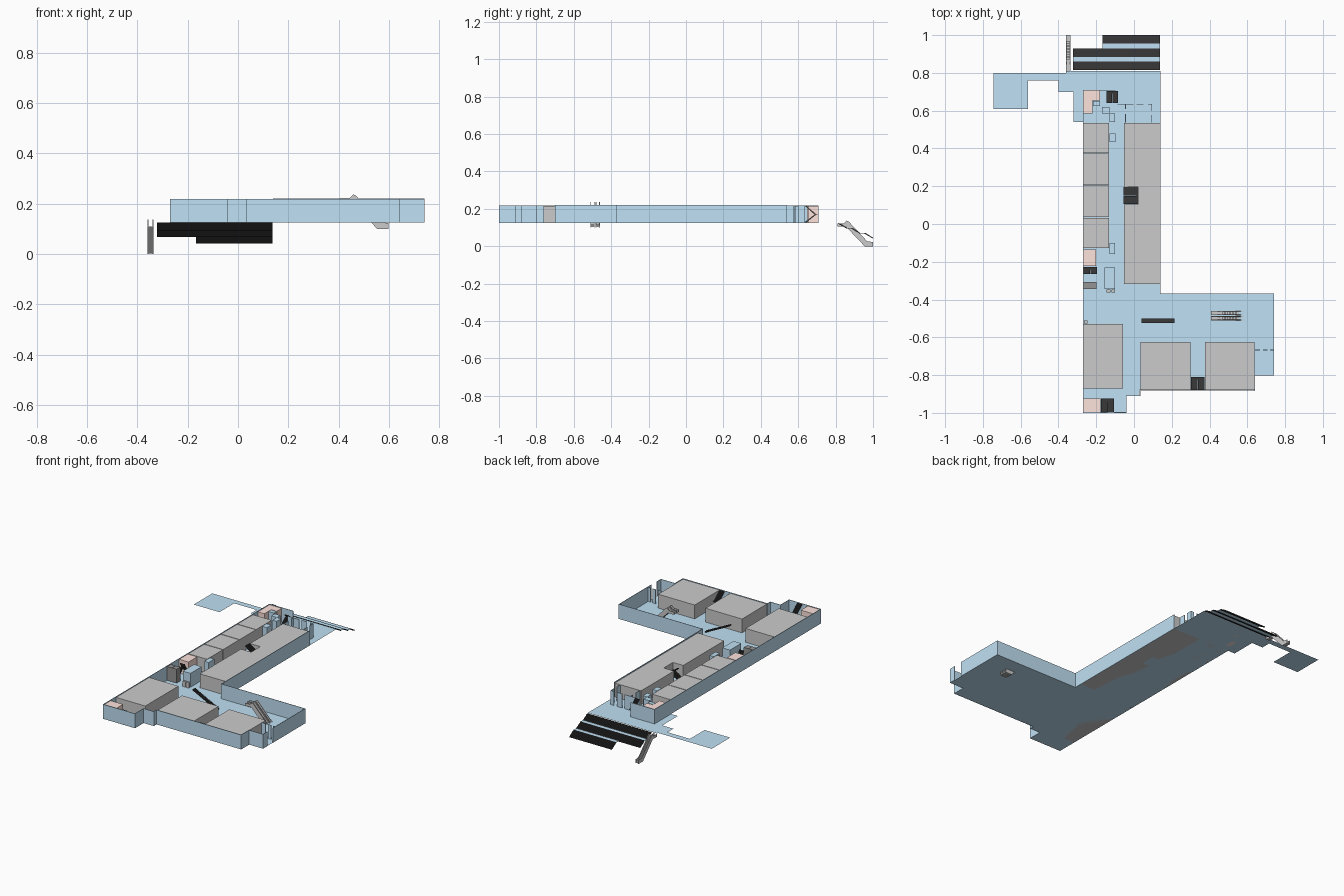
import bpy, bmesh
from mathutils import Vector

if "Cube" in bpy.data.objects:
    bpy.data.objects.remove(bpy.data.objects["Cube"])

F, H = 0.125, 0.217          # floor level, wall top
T = 0.003                    # wall thickness


def material(name, rgb):
    m = bpy.data.materials.new(name)
    m.diffuse_color = (*rgb, 1)
    m.use_nodes = True
    m.node_tree.nodes["Principled BSDF"].inputs["Base Color"].default_value = m.diffuse_color
    return m


BLUE = material("blue", (0.53, 0.75, 0.91))
PINK = material("pink", (1.0, 0.77, 0.72))
DARK = material("dark", (0.3, 0.3, 0.3))
BLACK = material("black", (0.04, 0.04, 0.04))


def finish(bm, name, mat=None):
    bmesh.ops.recalc_face_normals(bm, faces=bm.faces)
    me = bpy.data.meshes.new(name)
    bm.to_mesh(me)
    bm.free()
    ob = bpy.data.objects.new(name, me)
    bpy.context.collection.objects.link(ob)
    if mat:
        me.materials.append(mat)
    return ob


def prism(name, pts, vec, mat=None):
    """Extrude a 3D outline along a vector (flat sheet if vec is None)."""
    bm = bmesh.new()
    f = bm.faces.new([bm.verts.new(p) for p in pts])
    if vec:
        r = bmesh.ops.extrude_face_region(bm, geom=[f])
        vs = [v for v in r["geom"] if isinstance(v, bmesh.types.BMVert)]
        bmesh.ops.translate(bm, verts=vs, vec=Vector(vec))
    ob = finish(bm, name, mat)
    if not vec and ob.data.polygons[0].normal.z < 0:
        ob.data.flip_normals()
    return ob


def flat(xy, z):
    return [(x, y, z) for x, y in xy]


def box(name, x0, x1, y0, y1, z0=F, z1=H - 0.002, mat=None):
    rect = [(x0, y0), (x1, y0), (x1, y1), (x0, y1)]
    return prism(name, flat(rect, z0), (0, 0, z1 - z0), mat)


def walls(name, path, top=H):
    """Thin blue walls along an axis-aligned path."""
    for (ax, ay), (bx, by) in zip(path, path[1:]):
        h = T / 2
        box(name, min(ax, bx) - h, max(ax, bx) + h, min(ay, by) - h, max(ay, by) + h, F, top, BLUE)


def stair(name, start, end, z0, z1, side, axis, n=11, mat=BLACK, thick=0.005):
    """Saw-tooth flight from start (z0) to end (z1), side = (low, high) across."""
    run, rise = (end - start) / n, (z1 - z0) / n
    prof = []
    for i in range(n):
        prof += [(start + i * run, z0 + i * rise), (start + i * run, z0 + (i + 1) * rise)]
    prof += [(end, z1), (end, z1 - thick), (start, z0 - thick)]
    w = side[1] - side[0]
    if axis == "x":
        prism(name, [(u, side[0], z) for u, z in prof], (0, w, 0), mat)
    else:
        prism(name, [(side[0], u, z) for u, z in prof], (w, 0, 0), mat)


def switchback(name, x0, x1, y0, y1):
    """Two half flights side by side with a landing, steps along y."""
    xm, mid, land = (x0 + x1) / 2, (F + H) / 2, y1 - 0.012
    stair(name + "_lower", y0, land, F + 0.005, mid, (x0, xm - 0.001), "y", 10)
    stair(name + "_upper", land, y0, mid, H, (xm + 0.001, x1), "y", 10)
    box(name + "_landing", x0, x1, land, y1, mid - 0.004, mid, BLACK)


def escalator(name, start, z, side, axis):
    """Stepped truss between two balustrades, descending along the axis."""
    rail = [(0, .105), (.045, .105), (.145, 0), (.19, 0), (.19, .022), (.158, .027),
            (.06, .132), (.05, .137), (.035, .122), (0, .122)]
    truss = [(0, .107), (.045, .107), (.146, .002), (.19, .002), (.19, .01), (.155, .01)]
    n = 12
    for i in range(n):
        u, h = .155 - i * .1 / n, .01 + (i + 1) * .1 / n
        truss += [(u, h), (u - .1 / n, h)]
    truss += [(0, .11)]
    w = side[1] - side[0]
    t = w * 0.15
    for part, prof, a, d in (("balustrade_a", rail, side[0], t), ("balustrade_b", rail, side[1] - t, t),
                             ("steps", truss, side[0] + t, w - 2 * t)):
        if axis == "x":
            prism(f"{name}_{part}", [(start + u, a, z + h) for u, h in prof], (0, d, 0))
        else:
            prism(f"{name}_{part}", [(a, start + u, z + h) for u, h in prof], (d, 0, 0))


# Floor sheet and west terrace
prism("floor", flat([(-.27, -1), (-.04, -1), (-.04, -.91), (.03, -.91), (.03, -.88), (.64, -.88),
                     (.64, -.80), (.74, -.80), (.74, -.37), (.14, -.37), (.14, .81), (-.36, .81),
                     (-.36, .70), (-.32, .70), (-.32, .54), (-.27, .54)], F), None, BLUE)
prism("terrace", flat([(-.745, .61), (-.56, .61), (-.56, .76), (-.40, .76), (-.40, .70), (-.36, .70),
                       (-.36, .80), (-.745, .80)], F), None, BLUE)

# Outer walls
walls("outer_wall", [(-.10, .708), (-.269, .708), (-.269, -.998), (-.042, -.998), (-.042, -.91),
                     (.032, -.91), (.032, -.882), (.64, -.882), (.64, -.80), (.74, -.80), (.74, -.76)], .219)
walls("east_wall", [(.74, -.70), (.74, -.37), (.14, -.37), (.14, .535)], .221)

# Entrance partitions with door gaps
for p in ([(.095, .54), (.095, .575)], [(.095, .60), (.095, .635), (.075, .635)],
          [(.05, .635), (.015, .635)], [(-.005, .635), (-.085, .635)], [(-.045, .635), (-.045, .61)],
          [(-.045, .58), (-.045, .54)], [(.64, -.667), (.665, -.667)], [(.685, -.667), (.705, -.667)],
          [(.722, -.667), (.74, -.667)]):
    walls("partition", p)

# Row of four shops on the west side
ys = [-.13, .035, .205, .375, .538]
for a, b in zip(ys, ys[1:]):
    box("shop", -.267, -.133, a + .002, b - .002)

# Large hall with a stair recess in its west side
hx = .137
prism("hall", flat([(-.052, -.318), (hx, -.318), (hx, .535), (-.052, .535), (-.052, .197),
                    (.022, .197), (.022, .103), (-.052, .103)], F), (0, 0, .09))

# Southern rooms
box("south_west_room", -.267, -.057, -.87, -.53)
for x in (.035, .375):
    box("south_room", x, x + .263, -.88, -.625)

# Pink washroom blocks
box("washroom", -.267, -.178, -.996, -.925, mat=PINK)
box("washroom", -.267, -.20, -.222, -.134, mat=PINK)
prism("washroom", flat([(-.267, .585), (-.22, .585), (-.22, .655), (-.18, .655), (-.18, .706),
                        (-.267, .706)], F), (0, 0, .09), PINK)

# Small blue service rooms
for x0, x1, y0, y1 in ((-.155, -.10, -.345, -.23), (-.13, -.10, -.16, -.10), (-.13, -.097, .435, .48),
                       (-.13, -.10, .54, .585), (-.17, -.13, .585, .62), (-.218, -.18, .625, .65)):
    box("service_room", x0, x1, y0, y1, mat=BLUE)

# Lift pair and small cabinets
for x in (-.267, -.232):
    box("lift", x, x + .033, -.345, -.308, mat=DARK)
for x in (-.145, -.12):
    box("cabinet", x, x + .02, -.362, -.348, F, .16)
box("cabinet", -.265, -.245, -.528, -.512, F, .16)

# Interior stairs
switchback("south_west_stair", -.175, -.105, -.994, -.925)
switchback("south_stair", .302, .372, -.878, -.81)
switchback("north_stair", -.145, -.085, .64, .704)
switchback("west_stair", -.267, -.197, -.266, -.228)
for name, a, b, lo, hi, s in (("hall_stair_lower", -.055, .012, F + .005, .17, (.105, .148)),
                              ("hall_stair_upper", .012, -.055, .17, H, (.152, .195)),
                              ("concourse_stair", .215, .04, F + .005, H, (-.525, -.50))):
    stair(name, a, b, lo, hi, s, "x", 20 if name[0] == "c" else 10)
box("hall_stair_landing", .012, .021, .105, .195, .166, .17, BLACK)

# Outdoor stair in three flights with landings
for i, x in enumerate((-.322, -.322, -.167)):
    y, z = .815 + i * .07, F - i * .0265
    stair("outdoor_stair", y + .045, y, z - .0265, z, (x, .138), "y")
    if i < 2:
        x2 = (-.322, -.167)[i]
        box("outdoor_landing", x2, .138, y + .045, y + .07, z - .029, z - .0265, BLUE)

# Escalators
escalator("outdoor_escalator", .81, 0, (-.36, -.336), "y")
for y in (-.51, -.483):
    escalator("indoor_escalator", .408, .10, (y, y + .022), "x")
